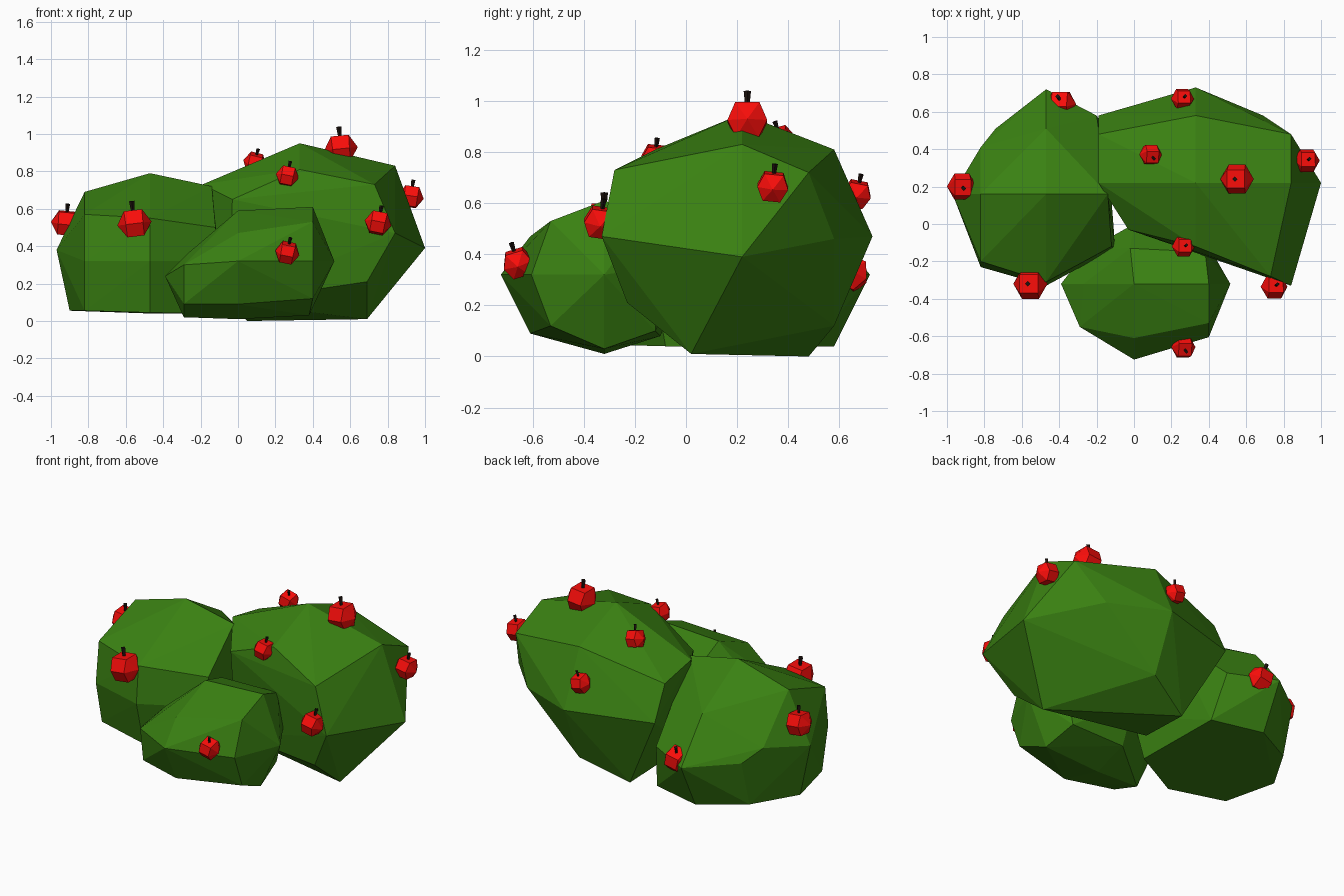
import bpy, bmesh
from math import sin, cos, tau
from mathutils import Matrix, Vector, Euler


def material(name, rgb):
    m = bpy.data.materials.new(name)
    m.diffuse_color = (*rgb, 1)
    return m


leaf = material("leaf_green", (0.042, 0.22, 0.006))
red = material("berry_red", (0.95, 0.004, 0.003))
dark = material("stem_dark", (0.012, 0.006, 0.004))


def hull(name, points, mat, matrix=Matrix()):
    """Faceted solid wrapped around a handful of points."""
    bm = bmesh.new()
    for p in points:
        bm.verts.new(matrix @ Vector(p))
    bmesh.ops.convex_hull(bm, input=bm.verts)
    loose = [v for v in bm.verts if not v.link_faces]
    bmesh.ops.delete(bm, geom=loose, context='VERTS')
    bmesh.ops.dissolve_limit(bm, angle_limit=0.03, verts=bm.verts, edges=bm.edges)
    bmesh.ops.recalc_face_normals(bm, faces=bm.faces)
    me = bpy.data.meshes.new(name)
    bm.to_mesh(me)
    bm.free()
    me.materials.append(mat)
    ob = bpy.data.objects.new(name, me)
    bpy.context.collection.objects.link(ob)
    return ob


# Large right foliage clump
hull("right_foliage", [
    (.33, .22, .95), (.84, .22, .83), (1, .22, .39), (.33, -.12, .81),
    (.73, -.28, .73), (.84, -.33, .47), (.69, -.23, .21), (.69, .02, .01),
    (.33, .58, .81), (.84, .48, .72), (.33, .73, .47), (.69, .58, .46),
    (.33, .58, .12), (.05, .48, 0), (-.19, .22, .73), (-.03, -.03, .65),
    (-.19, .48, .68), (-.19, .58, .47), (-.05, .05, .1)], leaf)

# Left foliage clump
hull("left_foliage", [
    (-.47, .16, .79), (-.82, .16, .69), (-.97, .16, .38), (-.47, .51, .58),
    (-.74, .51, .34), (-.82, .41, .42), (-.47, .72, .32), (-.82, -.23, .32),
    (-.82, -.2, .57), (-.47, -.33, .32), (-.47, -.31, .55), (-.14, .16, .72),
    (-.12, -.12, .5), (-.1, -.13, .32), (-.2, .58, .33), (-.9, .16, .055),
    (-.82, -.17, .055), (-.47, -.26, .045), (-.14, -.08, .04),
    (-.74, .43, .055), (-.47, .58, .04), (-.15, .5, .04)], leaf)

# Small front foliage clump
hull("front_foliage", [
    (0, -.725, .32), (.4, -.605, .32), (0, -.61, .47), (.4, -.53, .53),
    (0, -.32, .59), (.4, -.32, .61), (.515, -.32, .32), (-.29, -.55, .3),
    (-.27, -.32, .36), (-.39, -.32, .24), (0, -.61, .09), (.4, -.53, .12),
    (-.29, -.52, .09), (0, -.32, .01), (.38, -.32, .03), (-.29, -.32, .02),
    (0, .0, .32), (.4, -.12, .35), (.38, -.15, .55), (-.02, -.13, .53),
    (-.25, -.14, .3), (0, -.1, .08), (.35, -.12, .1)], leaf)


def ring(r, z, n, turn=0):
    return [(r * cos(tau * (i + turn) / n), r * sin(tau * (i + turn) / n), z)
            for i in range(n)]


# Berries with stems: x, y, z, radius, tilt about x and y
BERRIES = [
    (-.92, .20, .53, .08, .10, .10), (-.555, -.32, .53, .092, .00, -.12),
    (-.39, .645, .33, .08, -.4, -.2), (.09, .37, .85, .062, .30, .25),
    (.55, .24, .93, .09, .00, -.1), (.925, .34, .67, .07, -.1, .15),
    (.26, .67, .64, .063, -.2, .2), (.265, -.12, .78, .063, -.1, .2),
    (.265, -.66, .37, .066, .3, .2), (.75, -.335, .53, .073, -.15, .2)]

for i, (x, y, z, r, tx, ty) in enumerate(BERRIES, 1):
    frame = (Matrix.Translation((x, y, z)) @ Euler((tx, ty, 0)).to_matrix().to_4x4()
             @ Matrix.Scale(r, 4))
    hull(f"berry_{i}", ring(.75, .68, 4, .5) + ring(1, -.1, 6) + ring(.7, -.85, 4, .5), red, frame)
    hull(f"berry_stem_{i}", ring(.1, .6, 4) + ring(.16, 1.22, 4), dark, frame)
